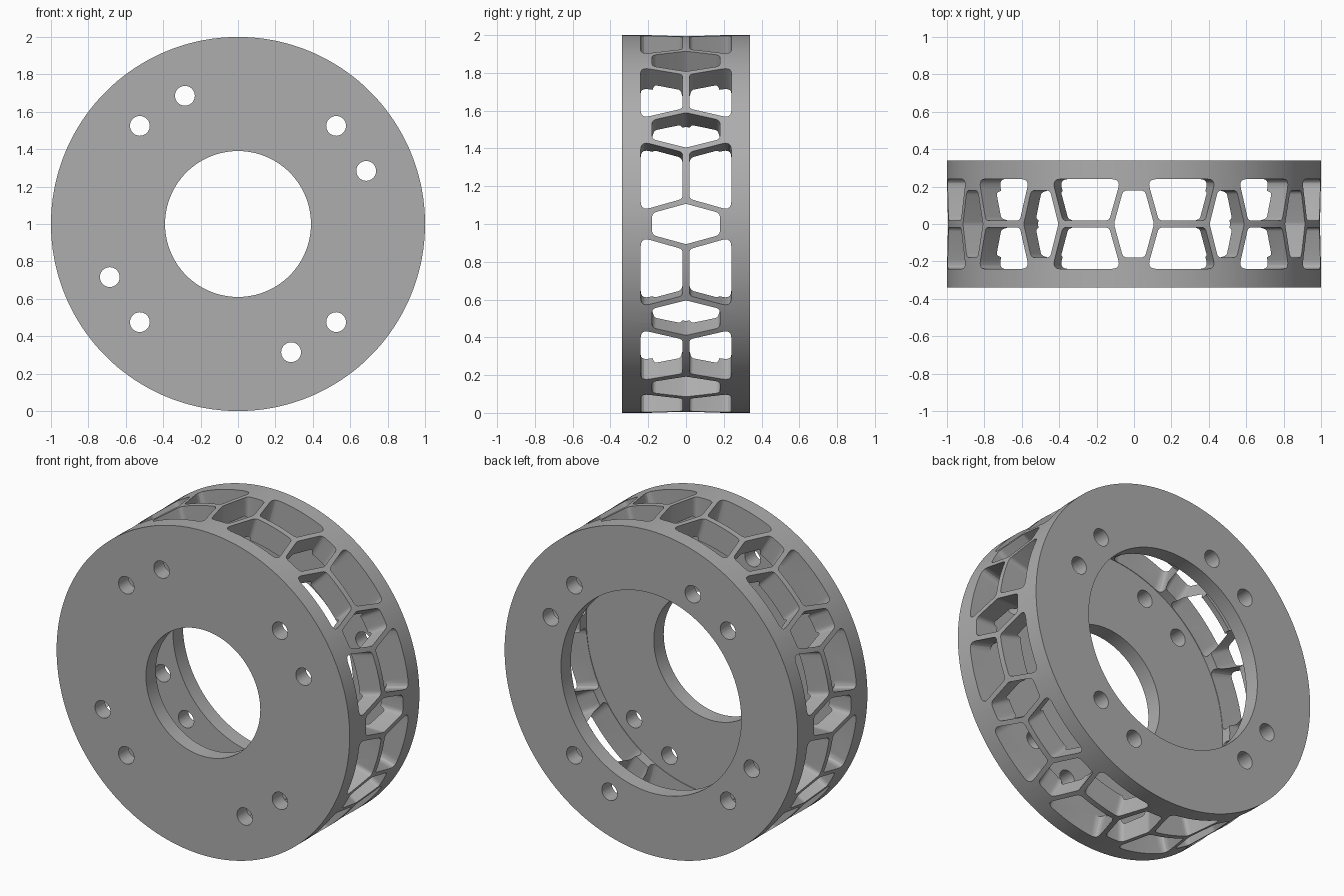
import bpy, bmesh
from math import pi, sin, cos, radians
from mathutils import Vector, Matrix

cube = bpy.data.objects.get("Cube")
if cube:
    bpy.data.objects.remove(cube, do_unlink=True)

HALF = 0.34          # half depth of the drum
INNER = 0.243        # inner face of the end plates
WALL = 0.85          # inner radius of the lattice wall
FRONT_BORE, BACK_BORE = 0.39, 0.615
CENTRE = Matrix.Translation((0, 0, 1))

grey = bpy.data.materials.new("plain_grey")
grey.use_nodes = True
grey.diffuse_color = (0.42, 0.42, 0.42, 1)
grey.node_tree.nodes["Principled BSDF"].inputs["Base Color"].default_value = grey.diffuse_color


def make_object(name, bm):
    bmesh.ops.recalc_face_normals(bm, faces=bm.faces)
    mesh = bpy.data.meshes.new(name)
    bm.to_mesh(mesh)
    bm.free()
    mesh.materials.append(grey)
    obj = bpy.data.objects.new(name, mesh)
    bpy.context.collection.objects.link(obj)
    return obj


def rounded(points, radii, steps=5):
    """Round each corner of a polygon with a short curve."""
    out = []
    for i, (p, r) in enumerate(zip(points, radii)):
        p = Vector(p)
        a = p + (Vector(points[i - 1]) - p).normalized() * r
        b = p + (Vector(points[(i + 1) % len(points)]) - p).normalized() * r
        for k in range(steps + 1):
            t = k / steps
            out.append(a * (1 - t) ** 2 + p * 2 * t * (1 - t) + b * t * t)
    return out


def add_prism(bm, outline, low, high, matrix):
    """Extrude an outline along local z from low to high."""
    rings = [[bm.verts.new(matrix @ Vector((p[0], p[1], z))) for p in outline]
             for z in (low, high)]
    bm.faces.new(rings[0])
    bm.faces.new(rings[1])
    n = len(outline)
    for i in range(n):
        j = (i + 1) % n
        bm.faces.new((rings[0][i], rings[0][j], rings[1][j], rings[1][i]))


# Hollow drum, turned from a closed section of radius and depth
section = [(FRONT_BORE, -HALF), (1, -HALF), (1, HALF), (BACK_BORE, HALF),
           (BACK_BORE, INNER), (WALL, INNER), (WALL, -INNER), (FRONT_BORE, -INNER)]
bm = bmesh.new()
verts = [bm.verts.new((r, y, 1)) for r, y in section]
edges = [bm.edges.new((verts[i - 1], verts[i])) for i in range(len(verts))]
bmesh.ops.spin(bm, geom=verts + edges, cent=(0, 0, 1), axis=(0, 1, 0),
               angle=2 * pi, steps=180, use_duplicate=False)
bmesh.ops.remove_doubles(bm, verts=bm.verts, dist=1e-4)
drum = make_object("lattice_drum", bm)

# Lattice cells: a hexagon every 30 degrees, a pair of wide cells between
hexagon = rounded([(0.107, 0), (0.058, 0.18), (-0.058, 0.18),
                   (-0.107, 0), (-0.058, -0.18), (0.058, -0.18)],
                  [0.012, 0.025, 0.025] * 2)
wide_cell = rounded([(0.128, 0.018), (0.19, 0.24), (-0.19, 0.24), (-0.128, 0.018)],
                    [0.022, 0.05, 0.05, 0.022])
wide_mirror = [(p[0], -p[1]) for p in wide_cell]


def cutter(name, cells):
    bm = bmesh.new()
    for outline, offset in cells:
        for i in range(12):
            turn = Matrix.Rotation(radians(30 * i + offset), 4, 'Y')
            add_prism(bm, outline, 0.7, 1.1, CENTRE @ turn)
    return make_object(name, bm)


cutters = [cutter("hexagon_cutter", [(hexagon, 0)]),
           cutter("wide_cell_cutter", [(wide_cell, 15), (wide_mirror, 15)])]

# Bolt holes through both end plates
circle = [(0.053 * cos(2 * pi * k / 32), 0.053 * sin(2 * pi * k / 32)) for k in range(32)]
bm = bmesh.new()
for quarter in range(4):
    for angle in (22.5, 45):
        a = radians(angle + 90 * quarter)
        place = Matrix.Translation((0.742 * cos(a), 0, 1 + 0.742 * sin(a)))
        add_prism(bm, circle, -0.5, 0.5, place @ Matrix.Rotation(pi / 2, 4, 'X'))
cutters.append(make_object("bolt_hole_cutter", bm))

# Cut everything, then drop the cutters
bpy.ops.object.select_all(action='DESELECT')
bpy.context.view_layer.objects.active = drum
drum.select_set(True)
for c in cutters:
    c.hide_render = True
    mod = drum.modifiers.new(c.name, 'BOOLEAN')
    mod.operation = 'DIFFERENCE'
    mod.solver = 'EXACT'
    mod.object = c
    bpy.ops.object.modifier_apply(modifier=mod.name)
    bpy.data.objects.remove(c, do_unlink=True)

bpy.ops.object.shade_smooth_by_angle(angle=radians(25))
